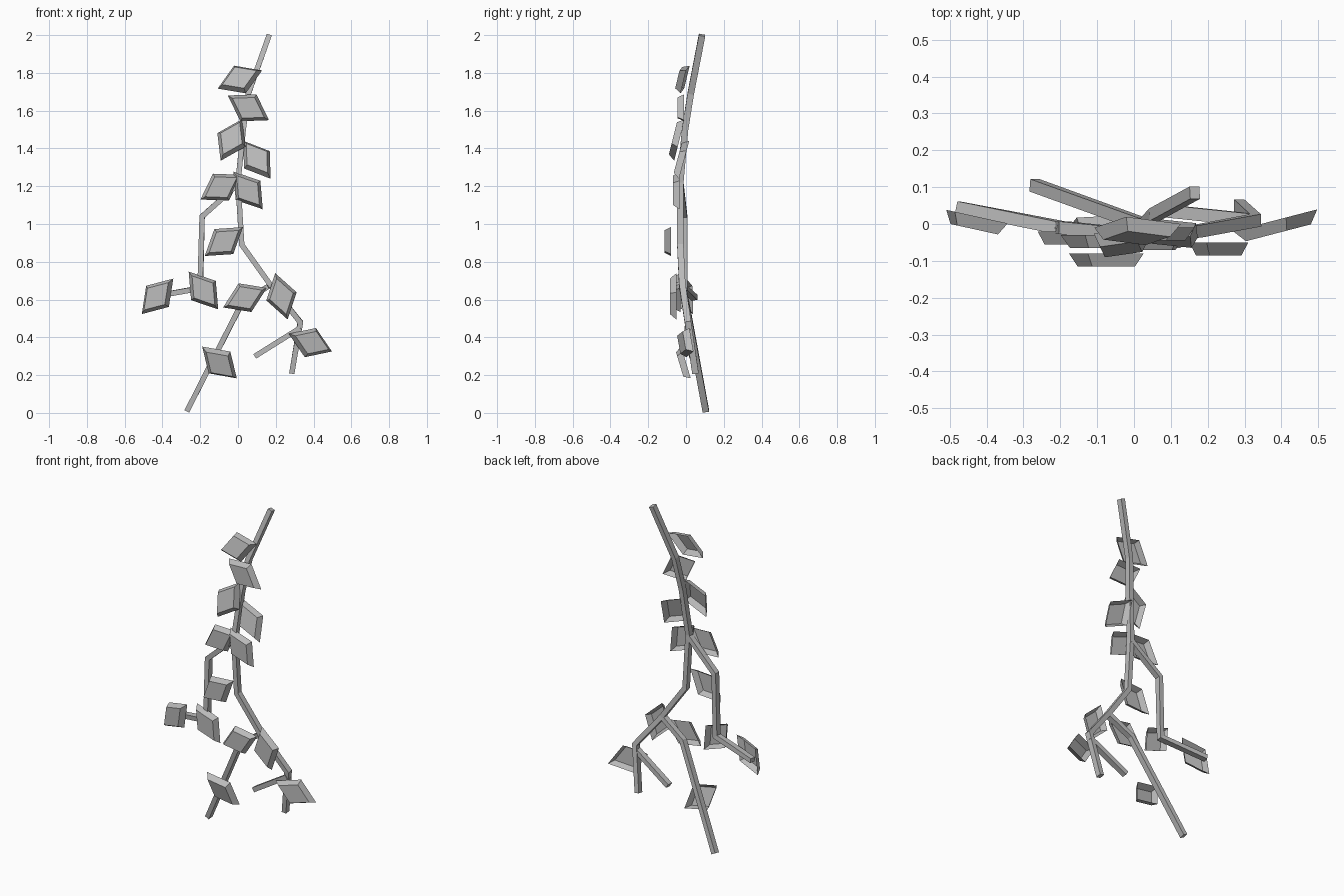
import bpy
import bmesh
from math import cos, sin, radians
from mathutils import Vector

cube = bpy.data.objects.get("Cube")
if cube:
    bpy.data.objects.remove(cube)

GREY = (0.5, 0.5, 0.5, 1)
grey = bpy.data.materials.new("plain grey")
grey.use_nodes = True
grey.diffuse_color = GREY
grey.node_tree.nodes["Principled BSDF"].inputs["Base Color"].default_value = GREY


def finish(name, bm):
    mesh = bpy.data.meshes.new(name)
    bm.to_mesh(mesh)
    bm.free()
    mesh.materials.append(grey)
    obj = bpy.data.objects.new(name, mesh)
    bpy.context.collection.objects.link(obj)


def bridge(bm, a, b):
    for i in range(len(a)):
        j = (i + 1) % len(a)
        bm.faces.new((a[i], a[j], b[j], b[i]))


def stem(name, points, half_w=0.014, half_d=0.017):
    """Sweep a rectangle along a path with mitred corners."""
    pts = [Vector(p) for p in points]
    bm = bmesh.new()
    rings = []
    for i, p in enumerate(pts):
        before = (p - pts[max(i - 1, 0)]).normalized()
        after = (pts[min(i + 1, len(pts) - 1)] - p).normalized()
        along = (before + after).normalized()
        side = along.cross(Vector((0, 1, 0))).normalized()
        deep = side.cross(along)
        mitre = 1 / max(along.dot(after if after.length else before), 0.5)
        rings.append([bm.verts.new(p + side * half_w * mitre * s + deep * half_d * d)
                      for s, d in ((1, 1), (-1, 1), (-1, -1), (1, -1))])
    for a, b in zip(rings, rings[1:]):
        bridge(bm, a, b)
    bm.faces.new(rings[0])
    bm.faces.new(rings[-1])
    bmesh.ops.recalc_face_normals(bm, faces=bm.faces)
    finish(name, bm)


def leaf(name, x, y, z, angle, lean_x=0, lean_z=0):
    """Diamond tray, open at the back, with a smaller raised front face."""
    normal = Vector((lean_x, -1, lean_z)).normalized()
    turn = radians(angle)
    flat = Vector((cos(turn), 0, sin(turn)))
    u = (flat - normal * flat.dot(normal)).normalized()
    v = u.cross(normal)
    centre = Vector((x, y, z))
    bm = bmesh.new()

    def ring(scale, lift):
        return [bm.verts.new(centre + u * a * scale + v * b * scale + normal * lift)
                for a, b in ((0.127, 0), (0, 0.083), (-0.127, 0), (0, -0.083))]

    rim, front = ring(1, 0), ring(0.77, 0.035)
    bridge(bm, rim, front)
    face = bm.faces.new(front)
    bm.normal_update()
    if face.normal.dot(normal) < 0:
        bmesh.ops.reverse_faces(bm, faces=bm.faces)
    finish(name, bm)


# Stems
stem("main_stem", [(0.165, 0.085, 2), (0.055, 0.025, 1.69), (0.028, -0.005, 1.5),
                   (0, -0.03, 1.22), (0.02, -0.03, 0.89), (0.17, -0.02, 0.68),
                   (0.33, 0.01, 0.48), (0.285, 0.05, 0.21)])
stem("right_branch", [(0, -0.03, 1.21), (-0.19, -0.01, 1.04), (-0.2, -0.01, 0.66),
                      (-0.48, 0.045, 0.61)])
stem("lower_branch", [(0.16, -0.02, 0.67), (0.02, 0, 0.58), (-0.27, 0.105, 0.01)])
stem("left_twig", [(0.33, 0.01, 0.45), (0.09, 0.035, 0.3)])

# Leaves from top to bottom: place, turn, sideways lean, upward lean
LEAVES = [
    (0.01, -0.005, 1.765, 23, -0.08, 0.3),
    (0.055, -0.01, 1.615, -31),
    (-0.035, -0.035, 1.445, 64, 0, 0.25),
    (0.1, -0.01, 1.34, -56, 0, 0.27),
    (-0.09, -0.03, 1.195, 31),
    (0.053, -0.035, 1.178, -52),
    (-0.075, -0.08, 0.907, 37),
    (-0.426, 0.02, 0.617, 47, -0.22),
    (-0.183, -0.02, 0.648, -52),
    (0.037, -0.03, 0.61, 24),
    (0.23, -0.05, 0.617, -75),
    (0.383, 0.01, 0.372, -21, 0.26),
    (-0.098, 0, 0.267, -45, 0, -0.3),
]
for n, spec in enumerate(LEAVES, 1):
    leaf(f"leaf_{n}", *spec)
